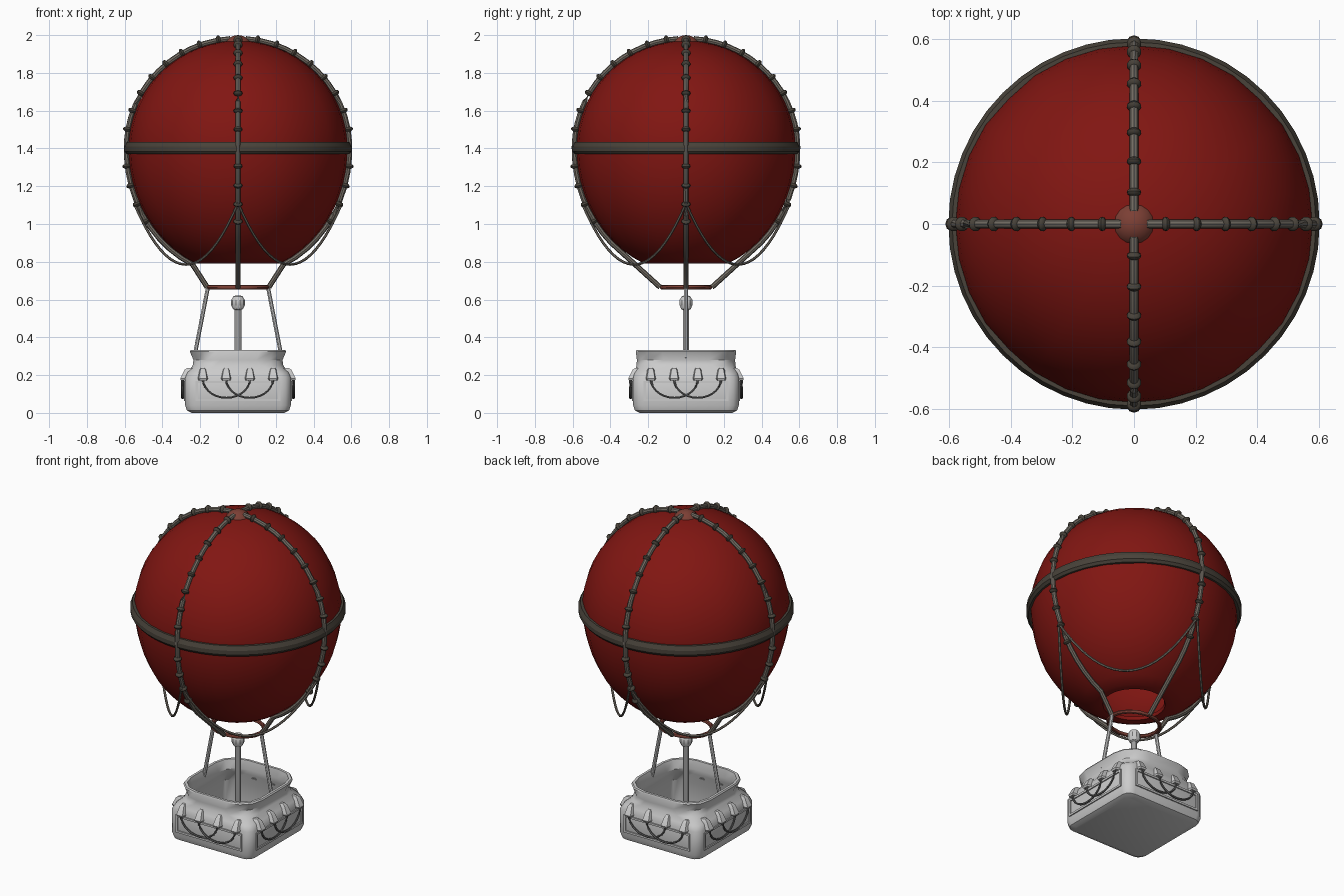
import bpy, bmesh, math
from math import sin, cos, pi, radians
from mathutils import Vector, Matrix

if "Cube" in bpy.data.objects:
    bpy.data.objects.remove(bpy.data.objects["Cube"])


def material(name, rgb):
    m = bpy.data.materials.new(name)
    m.diffuse_color = (*rgb, 1)
    m.use_nodes = True
    m.node_tree.nodes["Principled BSDF"].inputs["Base Color"].default_value = m.diffuse_color
    return m


RED = material("red_fabric", (0.22, 0.008, 0.006))
RUST = material("rust_red", (0.2, 0.05, 0.035))
ROPE = material("rope_tan", (0.17, 0.15, 0.125))
DARK = material("dark_brown", (0.065, 0.055, 0.042))
IRON = material("iron", (0.15, 0.15, 0.15))


def finish(name, bm, mat=None, angle=40):
    bmesh.ops.recalc_face_normals(bm, faces=bm.faces)
    me = bpy.data.meshes.new(name)
    bm.to_mesh(me)
    bm.free()
    ob = bpy.data.objects.new(name, me)
    bpy.context.collection.objects.link(ob)
    if mat:
        me.materials.append(mat)
    bpy.ops.object.select_all(action='DESELECT')
    ob.select_set(True)
    bpy.context.view_layer.objects.active = ob
    bpy.ops.object.shade_smooth_by_angle(angle=radians(angle))
    return ob


def skin(bm, loops, closed=False, cap_start=False, cap_end=False):
    """Bridge consecutive closed loops of points with quads."""
    rows = [[bm.verts.new(p) for p in loop] for loop in loops]
    pairs = list(zip(rows, rows[1:])) + ([(rows[-1], rows[0])] if closed else [])
    for a, b in pairs:
        n = len(a)
        for i in range(n):
            j = (i + 1) % n
            bm.faces.new((a[i], a[j], b[j], b[i]))
    if cap_start:
        bm.faces.new(rows[0])
    if cap_end:
        bm.faces.new(rows[-1])


def tube(bm, pts, r, sides=8):
    """Round rope along a path."""
    pts = [Vector(p) for p in pts]
    loops = []
    for i, p in enumerate(pts):
        t = (pts[min(i + 1, len(pts) - 1)] - pts[max(i - 1, 0)]).normalized()
        ref = Vector((0.31, 0.95, 0.05)) if abs(t.z) > 0.9 else Vector((0, 0, 1))
        u = t.cross(ref).normalized()
        v = t.cross(u)
        loops.append([p + r * (u * cos(2 * pi * k / sides) + v * sin(2 * pi * k / sides))
                      for k in range(sides)])
    skin(bm, loops, cap_start=True, cap_end=True)


def lathe(bm, profile, n, closed=False, sx=1, sy=1, pinch=None, **caps):
    loops = []
    for r, z in profile:
        loop = []
        for k in range(n):
            a = 2 * pi * k / n
            f = pinch(k) if pinch else 1
            loop.append((r * f * sx * cos(a), r * f * sy * sin(a), z))
        loops.append(loop)
    skin(bm, loops, closed, **caps)


def meridian(deg, off=0.0):
    """Envelope profile: round above the belt, longer below it."""
    a = radians(deg)
    b = 0.57 if deg <= 90 else 0.66
    return (0.58 + off) * sin(a), 1.4 + (b + off) * cos(a)


# Envelope with slight seams on the diagonals and an open mouth
bm = bmesh.new()
prof = [meridian(1 + 156.5 * i / 24) for i in range(25)] + [(0.175, 0.79), (0.17, 0.81)]
lathe(bm, prof, 32, pinch=lambda k: 0.992 if k % 8 == 4 else 1, cap_start=True)
finish("envelope", bm, RED)

# Crown cap
bm = bmesh.new()
bmesh.ops.create_uvsphere(bm, u_segments=16, v_segments=10, radius=0.078,
                          matrix=Matrix.Translation((0, 0, 1.922)))
finish("crown_cap", bm, RUST)

# Belt round the middle
bm = bmesh.new()
lathe(bm, [(0.565, 1.37), (0.59, 1.37), (0.602, 1.385), (0.602, 1.41),
           (0.59, 1.435), (0.565, 1.435)], 48, closed=True)
finish("belt", bm, DARK, 25)

# Four meridian ropes running down to the mouth ring, with knots
ropes, knots = bmesh.new(), bmesh.new()
for q in range(4):
    rot = Matrix.Rotation(q * pi / 2, 3, 'Z')
    along_x = q % 2 == 0
    last = 156 if along_x else 138
    path = [meridian(4 + (last - 4) * i / 22, 0.012) for i in range(23)]
    path.append((0.163, 0.665) if along_x else (0.137, 0.665))
    tube(ropes, [rot @ Vector((r, 0, z)) for r, z in path], 0.014)
    for deg in [10 * i for i in range(1, 9)] + [98, 107, 116, 125]:
        r, z = meridian(deg, 0.014)
        r2, z2 = meridian(deg + 1, 0.014)
        d = rot @ Vector((r2 - r, 0, z2 - z))
        m = (Matrix.Translation(rot @ Vector((r, 0, z)))
             @ d.to_track_quat('Z', 'Y').to_matrix().to_4x4()
             @ Matrix.Diagonal((0.024, 0.024, 0.014, 1)))
        bmesh.ops.create_uvsphere(knots, u_segments=10, v_segments=6, radius=1, matrix=m)
finish("envelope_ropes", ropes, ROPE)
finish("rope_knots", knots, DARK)

# Hanging swags between neighbouring ropes
bm = bmesh.new()
for q in range(4):
    a, b = (Vector((cos(t), sin(t), 0)) * 0.55 for t in (q * pi / 2, (q + 1) * pi / 2))
    tube(bm, [a.lerp(b, i / 20) + Vector((0, 0, 0.785 + 0.325 * (i / 10 - 1) ** 2))
              for i in range(21)], 0.007, 6)
finish("envelope_swags", bm, ROPE)

# Mouth ring below the envelope
bm = bmesh.new()
lathe(bm, [(1 + 0.08 * cos(2 * pi * k / 8), 0.665 + 0.012 * sin(2 * pi * k / 8))
           for k in range(8)], 16, closed=True, sx=0.155, sy=0.128)
finish("mouth_ring", bm, RUST)

# Two suspension rods and the burner post
bm = bmesh.new()
for s in (-1, 1):
    tube(bm, [(s * 0.158, 0, 0.67), (s * 0.232, 0, 0.29)], 0.011)
finish("suspension_rods", bm)

bm = bmesh.new()
lathe(bm, [(0.018, 0.04), (0.018, 0.545), (0.026, 0.55), (0.036, 0.57), (0.036, 0.597),
           (0.024, 0.617), (0.01, 0.622)], 10, cap_start=True, cap_end=True)
finish("burner_post", bm, None, 30)


# Basket: rounded-square sections, open at the top
def section(hx, hy, r, z, steps=3):
    pts = []
    for c, (sx, sy) in enumerate(((1, 1), (-1, 1), (-1, -1), (1, -1))):
        for i in range(steps + 1):
            a = pi / 2 * (c + i / steps)
            pts.append((sx * (hx - r) + r * cos(a), sy * (hy - r) + r * sin(a), z))
    return pts


bm = bmesh.new()
skin(bm, [section(*s) for s in (
    (0.245, 0.245, 0.04, 0.0), (0.27, 0.27, 0.05, 0.012), (0.28, 0.28, 0.055, 0.04),
    (0.28, 0.28, 0.055, 0.185), (0.268, 0.272, 0.07, 0.215), (0.24, 0.262, 0.12, 0.25),
    (0.236, 0.26, 0.14, 0.28), (0.255, 0.266, 0.14, 0.325), (0.25, 0.262, 0.14, 0.333),
    (0.235, 0.247, 0.13, 0.333), (0.215, 0.24, 0.12, 0.28), (0.22, 0.242, 0.1, 0.25),
    (0.255, 0.255, 0.05, 0.18), (0.255, 0.255, 0.05, 0.04))], cap_start=True, cap_end=True)
finish("basket", bm, None, 35)

# Panel frames, cleats and draped cords on all four basket sides
frames, cleats, cords = bmesh.new(), bmesh.new(), bmesh.new()
for q in range(4):
    rot = Matrix.Rotation(q * pi / 2, 4, 'Z')
    for x, z, w, h in ((0, 0.068, 0.45, 0.012), (0, 0.163, 0.45, 0.012),
                       (-0.219, 0.1155, 0.012, 0.083), (0.219, 0.1155, 0.012, 0.083)):
        bmesh.ops.create_cube(frames, size=1, matrix=rot @ Matrix.Translation((x, -0.281, z))
                              @ Matrix.Diagonal((w, 0.012, h, 1)))
    xs = (-0.186, -0.063, 0.063, 0.186)
    for x in xs:
        rings = []
        for hw, z, y0, y1 in ((0.024, 0.172, -0.302, -0.27), (0.03, 0.182, -0.306, -0.265),
                              (0.02, 0.228, -0.283, -0.245), (0.012, 0.238, -0.268, -0.24)):
            rings.append([rot @ Vector(p) for p in (
                (x - hw, y1, z), (x - hw * 0.7, y0, z), (x + hw * 0.7, y0, z), (x + hw, y1, z))])
        skin(cleats, rings, cap_start=True, cap_end=True)
    for k in (0, 1):
        a, b = xs[k], xs[k + 2]
        tube(cords, [rot @ Vector((a + (b - a) * (1 - cos(pi * i / 14)) / 2, -0.291 - 0.004 * k,
                                   0.18 - 0.1 * sin(pi * i / 14))) for i in range(15)], 0.006, 6)
finish("basket_panel_frames", frames)
finish("basket_cleats", cleats, None, 30)
finish("basket_cords", cords, IRON)
